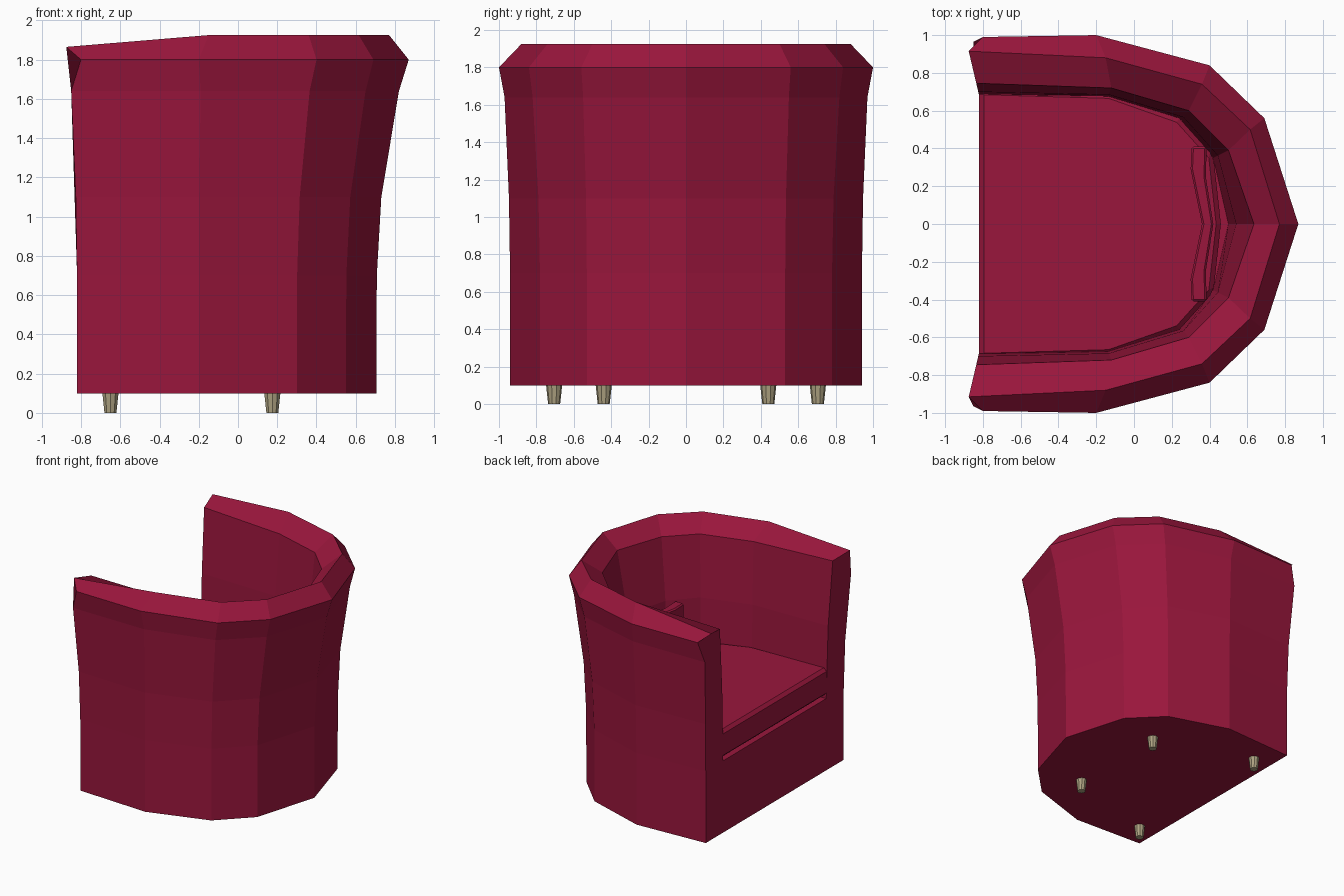
import bpy, bmesh
from mathutils import Vector

if "Cube" in bpy.data.objects:
    bpy.data.objects.remove(bpy.data.objects["Cube"])


def material(name, rgb):
    m = bpy.data.materials.new(name)
    m.diffuse_color = (*rgb, 1)
    m.use_nodes = True
    m.node_tree.nodes["Principled BSDF"].inputs["Base Color"].default_value = m.diffuse_color
    return m


RED = material("red_upholstery", (0.32, 0.008, 0.045))
WOOD = material("pale_wood", (0.42, 0.36, 0.22))


def finish(bm, name, mat):
    bmesh.ops.recalc_face_normals(bm, faces=bm.faces[:])
    mesh = bpy.data.meshes.new(name)
    bm.to_mesh(mesh)
    bm.free()
    ob = bpy.data.objects.new(name, mesh)
    ob.data.materials.append(mat)
    bpy.context.collection.objects.link(ob)
    return ob


def full(half):
    """Mirror a half plan (centre back to front) into a whole U."""
    return [(x, -y) for x, y in reversed(half[1:])] + list(half)


def lerp(a, b, t):
    return [tuple(Vector(p).lerp(Vector(q), t)) for p, q in zip(a, b)]


def prism(name, plan, z0, z1, bevel):
    bm = bmesh.new()
    lo = [bm.verts.new((x, y, z0)) for x, y in plan]
    face = bm.faces.new(lo)
    up = bmesh.ops.extrude_face_region(bm, geom=[face])["geom"]
    for v in up:
        if isinstance(v, bmesh.types.BMVert):
            v.co.z = z1
    ob = finish(bm, name, RED)
    mod = ob.modifiers.new("bevel", "BEVEL")
    mod.width, mod.segments = bevel, 1
    return ob


# Tub shell: half plans from centre back to arm front
base = [(.705, 0), (.55, .53), (.30, .78), (-.20, .94), (-.82, .91)]
neck = [(.82, 0), (.65, .55), (.365, .82), (-.19, .97), (-.85, .965)]
brim = [(.87, 0), (.69, .56), (.40, .84), (-.20, 1.0), (-.80, .99)]
crest = [(.77, 0), (.615, .50), (.36, .74), (-.15, .88), (-.875, .915)]
lip = [(.635, 0), (.50, .39), (.29, .60), (-.12, .72), (-.835, .745)]
inner = [(.50, 0), (.42, .35), (.25, .55), (-.14, .67), (-.82, .68)]
rows = [(base, .1), (lerp(base, neck, .02), .70), (lerp(base, neck, .22), 1.1),
        (neck, 1.64), (brim, 1.8), (crest, 1.925), (lip, 1.81),
        (lerp(inner, lip, .3), 1.3), (inner, .70)]

bm = bmesh.new()
grid = [[bm.verts.new((x, y, z)) for x, y in full(plan)] for plan, z in rows]
for end in (0, -1):
    grid[5][end].co.z = 1.865
    grid[6][end].co.z = 1.83
for a, b in zip(grid, grid[1:]):
    for i in range(len(a) - 1):
        bm.faces.new((a[i], a[i + 1], b[i + 1], b[i]))
bm.faces.new(grid[0])                                   # underside
bm.faces.new(grid[-1])                                  # deck under the seat
for end in (0, -1):                                     # arm fronts
    bm.faces.new([r[end] for r in grid[1:]])
bm.faces.new((grid[0][0], grid[1][0], grid[-1][0],      # front panel
              grid[-1][-1], grid[1][-1], grid[0][-1]))
finish(bm, "tub_shell", RED)

# Seat cushion
seat = [(.46, 0), (.42, .36), (.24, .56), (-.13, .69), (-.82, .71)]
prism("seat_cushion", full(seat), .72, .95, .025)

# Curved back cushion
front = full([(.36, 0), (.30, .29), (.305, .41)])
back = full([(.42, 0), (.38, .25), (.385, .41)])
prism("back_cushion", front + back[::-1], .85, 1.3, .01)

# Tapered legs
for x, y in ((-.65, .705), (.175, .44)):
    for s in (-1, 1):
        bm = bmesh.new()
        bmesh.ops.create_cone(bm, cap_ends=True, segments=10,
                              radius1=.032, radius2=.043, depth=.1)
        bmesh.ops.translate(bm, verts=bm.verts[:], vec=(x, s * y, .05))
        finish(bm, "leg", WOOD)
